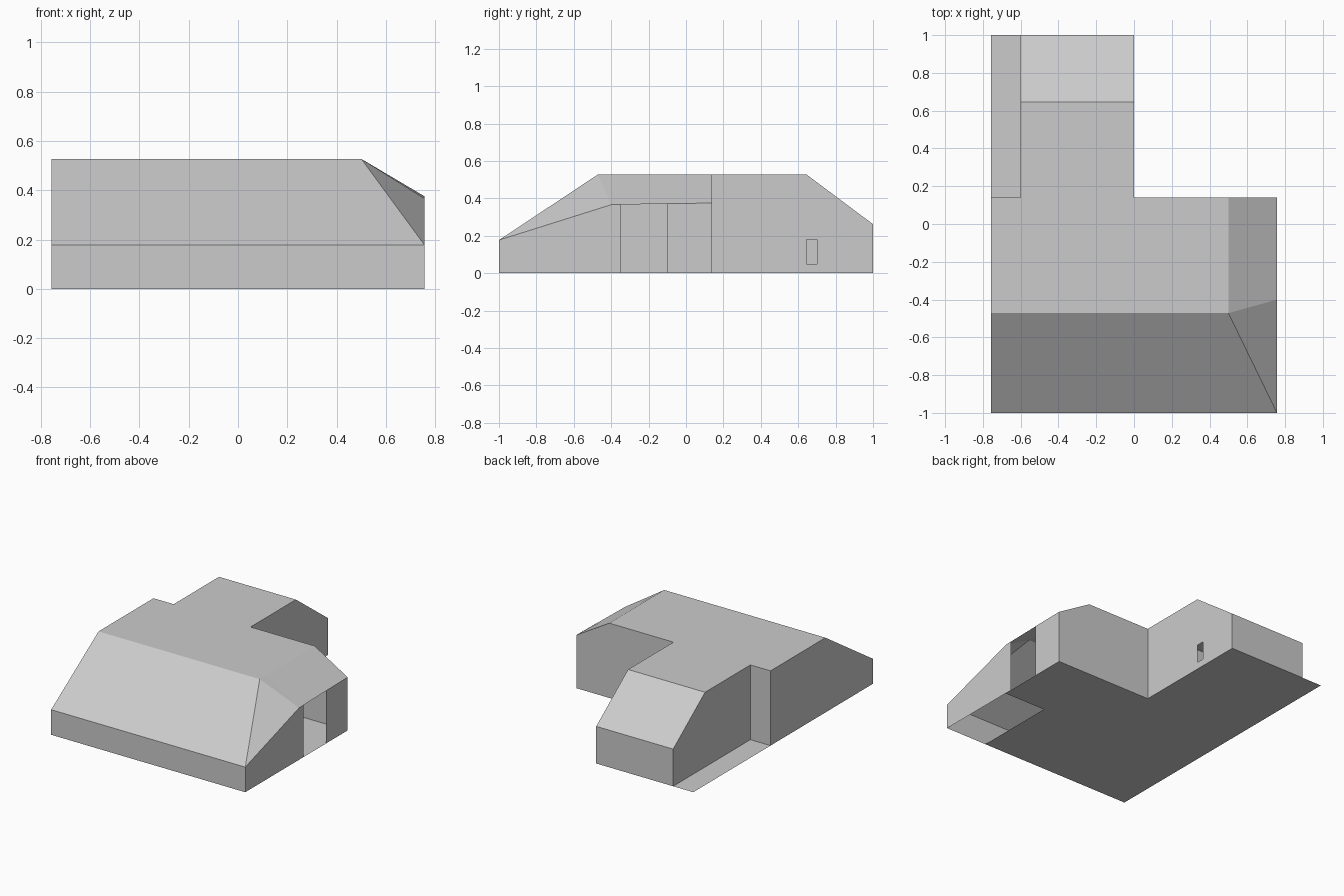
import bpy, bmesh
from mathutils import Vector

if "Cube" in bpy.data.objects:
    bpy.data.objects.remove(bpy.data.objects["Cube"])

grey = bpy.data.materials.new("plaster_grey")
grey.diffuse_color = (0.6, 0.6, 0.6, 1)
grey.use_nodes = True
grey.node_tree.nodes["Principled BSDF"].inputs["Base Color"].default_value = grey.diffuse_color

# Main dimensions
L, R = -0.757, 0.757            # left and right walls
F, M, B = -1.0, 0.14, 1.0       # front, middle and back walls
W0, W1 = -0.6, 0.0              # rear wing sides
TOP = 0.527                     # flat roof height
EAVE = 0.177                    # front eave
RIDGE_X, RIDGE_Y = 0.5, -0.472  # where the slopes start
SIDE = 0.375                    # right eave
WING_Y, WING_EAVE = 0.645, 0.262
INSIDE = Vector((-0.3, 0.05, 0.25))


def sheet(name, *faces):
    """Thin sheet made of flat faces, turned to face outwards."""
    bm = bmesh.new()
    for pts in faces:
        f = bm.faces.new([bm.verts.new(p) for p in pts])
        f.normal_update()
        if f.normal.dot(f.calc_center_median() - INSIDE) < 0:
            f.normal_flip()
    bmesh.ops.remove_doubles(bm, verts=bm.verts, dist=1e-4)
    me = bpy.data.meshes.new(name)
    bm.to_mesh(me)
    bm.free()
    me.materials.append(grey)
    ob = bpy.data.objects.new(name, me)
    bpy.context.collection.objects.link(ob)
    return ob


def at_x(x, yz):
    return [(x, y, z) for y, z in yz]


def at_y(y, xz):
    return [(x, y, z) for x, z in xz]


def at_z(z, xy):
    return [(x, y, z) for x, y in xy]


def rect(a0, a1, b0, b1):
    return [(a0, b0), (a1, b0), (a1, b1), (a0, b1)]


# Floor slab with terrace strip, open under the front right corner
HX, HY = 0.43, -0.405
sheet("floor",
      at_z(0, rect(L, HX, F, HY)),
      at_z(0, rect(L, R, HY, M)),
      at_z(0, rect(L, W1, M, B)))

# Walls of the front block
sheet("front_wall", at_y(F, rect(L, R, 0, EAVE)))
sheet("left_wall", at_x(L, [(F, 0), (M, 0), (M, TOP), (RIDGE_Y, TOP), (F, EAVE)]))
sheet("right_wall",
      at_x(R, [(F, 0), (-0.35, 0), (-0.35, 0.367), (-0.4, 0.366), (F, EAVE)]),
      at_x(R, [(-0.1, 0), (M, 0), (M, SIDE), (-0.1, 0.372)]))
sheet("middle_wall",
      at_y(M, rect(L, W0, 0, TOP)),
      at_y(M, rect(W0, W1, 0, TOP)),
      at_y(M, [(W1, 0), (R, 0), (R, SIDE), (RIDGE_X, TOP), (W1, TOP)]))

# Walls of the rear wing, with a small window hole on the right
N0, N1, Z0, Z1 = 0.645, 0.7, 0.05, 0.18
roof_z = TOP - (N1 - WING_Y) * (TOP - WING_EAVE) / (B - WING_Y)
sheet("wing_left_wall", at_x(W0, [(M, 0), (B, 0), (B, WING_EAVE), (WING_Y, TOP), (M, TOP)]))
sheet("wing_right_wall",
      at_x(W1, rect(M, N0, 0, TOP)),
      at_x(W1, rect(N0, N1, 0, Z0)),
      at_x(W1, [(N0, Z1), (N1, Z1), (N1, roof_z), (N0, TOP)]),
      at_x(W1, [(N1, 0), (B, 0), (B, WING_EAVE), (N1, roof_z)]))
sheet("wing_back_wall", at_y(B, rect(W0, W1, 0, WING_EAVE)))

# Roofs
sheet("flat_roof",
      at_z(TOP, rect(L, RIDGE_X, RIDGE_Y, M)),
      at_z(TOP, rect(W0, W1, M, WING_Y)))
ridge = (RIDGE_X, RIDGE_Y, TOP)
kink_top, kink_low = (RIDGE_X, -0.4, TOP), (R, -0.4, 0.366)
sheet("front_slope", [(L, F, EAVE), (R, F, EAVE), ridge, (L, RIDGE_Y, TOP)])
sheet("corner_slope",
      [ridge, (R, F, EAVE), kink_low],
      [ridge, kink_low, kink_top])
sheet("right_slope", [kink_top, kink_low, (R, M, SIDE), (RIDGE_X, M, TOP)])
sheet("wing_slope", [(W0, WING_Y, TOP), (W1, WING_Y, TOP), (W1, B, WING_EAVE), (W0, B, WING_EAVE)])
